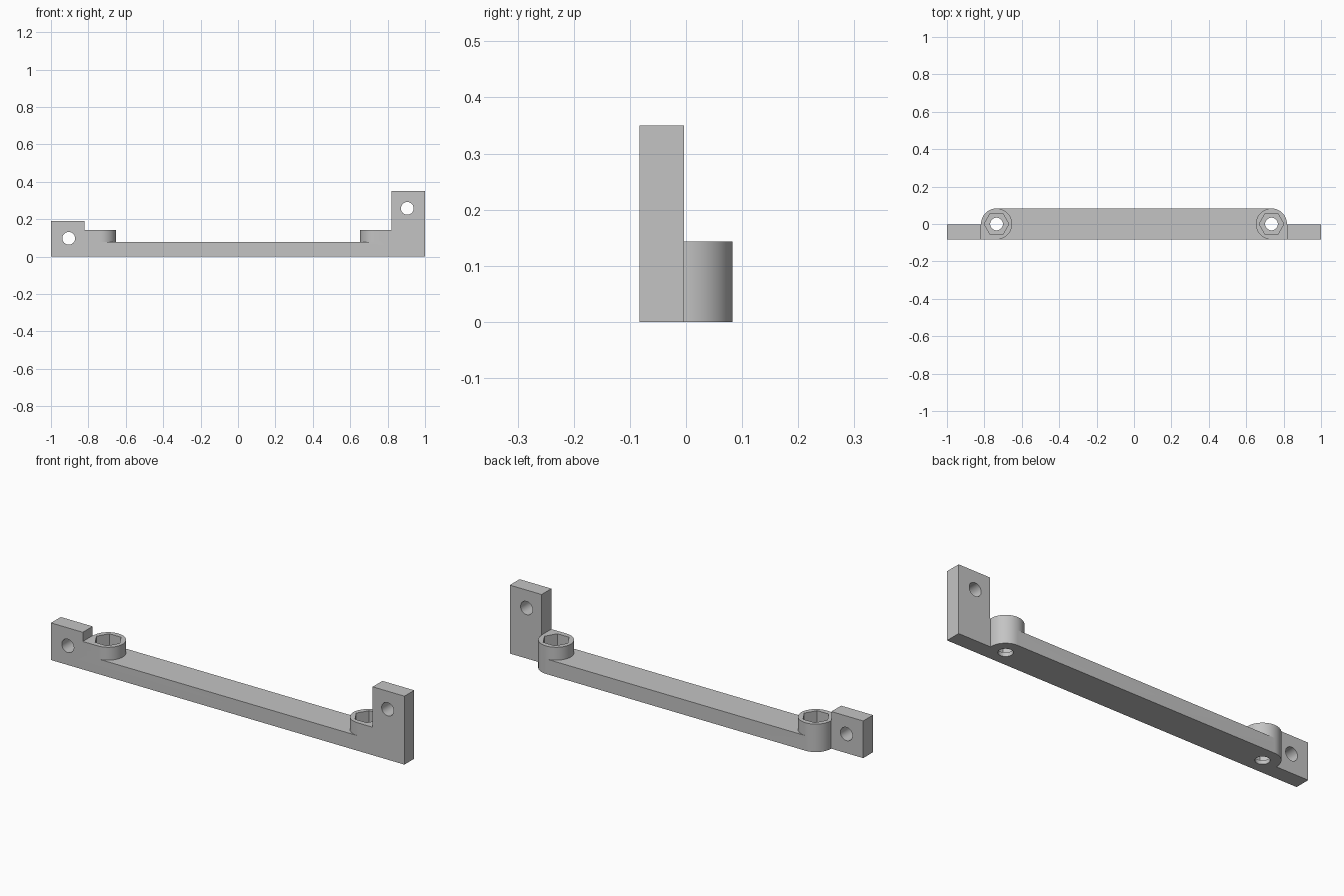
import bpy, bmesh, math
from mathutils import Matrix, Vector

if "Cube" in bpy.data.objects:
    bpy.data.objects.remove(bpy.data.objects["Cube"], do_unlink=True)

grey = bpy.data.materials.new("plain grey")
grey.use_nodes = True
colour = (0.55, 0.55, 0.55, 1)
grey.diffuse_color = colour
grey.node_tree.nodes["Principled BSDF"].inputs["Base Color"].default_value = colour

R = 0.083          # half width of the bar, radius of the bosses
BOSS_X = 0.735     # boss centres
LUG_X = 0.82       # inner face of the lugs
LUG_BACK = -0.004  # back face of the lugs
BAR_Z, BOSS_Z = 0.077, 0.143
LEFT_Z, RIGHT_Z = 0.35, 0.19   # lug tops
UPRIGHT = Matrix.Rotation(math.radians(90), 4, "X")  # outline y becomes z


def prism(name, outline, low, high, matrix=Matrix()):
    """Extrude a flat outline from low to high, then place it."""
    bm = bmesh.new()
    base = bm.faces.new([bm.verts.new((x, y, low)) for x, y in outline])
    ext = bmesh.ops.extrude_face_region(bm, geom=[base])
    top = [v for v in ext["geom"] if isinstance(v, bmesh.types.BMVert)]
    bmesh.ops.translate(bm, verts=top, vec=Vector((0, 0, high - low)))
    bm.transform(matrix)
    bmesh.ops.recalc_face_normals(bm, faces=bm.faces)
    mesh = bpy.data.meshes.new(name)
    bm.to_mesh(mesh)
    bm.free()
    mesh.materials.append(grey)
    ob = bpy.data.objects.new(name, mesh)
    bpy.context.collection.objects.link(ob)
    return ob


def arc(cx, cy, r, start, end, steps):
    angles = [math.radians(start + (end - start) * i / steps) for i in range(steps + 1)]
    return [(cx + r * math.cos(a), cy + r * math.sin(a)) for a in angles]


def ring(cx, cy, r, sides):
    return arc(cx, cy, r, 0, 360 - 360 / sides, sides - 1)


def combine(target, other, operation):
    """Apply a boolean and drop the second solid."""
    mod = target.modifiers.new(operation, "BOOLEAN")
    mod.operation, mod.solver, mod.object = operation, "MANIFOLD", other
    bpy.context.view_layer.objects.active = target
    bpy.ops.object.modifier_apply(modifier=mod.name)
    bpy.data.objects.remove(other, do_unlink=True)


# Front plate: bar edge, squared boss sides and both end lugs in one profile
profile = [(-1, 0), (1, 0), (1, LEFT_Z), (LUG_X, LEFT_Z), (LUG_X, BOSS_Z),
           (BOSS_X, BOSS_Z), (BOSS_X, BAR_Z), (-BOSS_X, BAR_Z), (-BOSS_X, BOSS_Z),
           (-LUG_X, BOSS_Z), (-LUG_X, RIGHT_Z), (-1, RIGHT_Z)]
bar = prism("mounting_bar", profile, -LUG_BACK, R, UPRIGHT)

# Round-ended bar behind and through the plate
slot = arc(BOSS_X, 0, R, -90, 90, 32) + arc(-BOSS_X, 0, R, 90, 270, 32)
combine(bar, prism("bar_core", slot, 0, BAR_Z), "UNION")

# Raised round bosses
for side in (-1, 1):
    boss = prism("boss", ring(side * BOSS_X, 0, R, 64), 0, BOSS_Z)
    combine(bar, boss, "UNION")

for side, hole_z in ((-1, 0.098), (1, 0.258)):
    # Bolt hole and hexagonal nut pocket through the boss
    cx = side * BOSS_X
    combine(bar, prism("bolt_hole", ring(cx, 0, 0.034, 32), -0.1, 0.3), "DIFFERENCE")
    combine(bar, prism("nut_pocket", ring(cx, 0, 0.066, 6), 0.02, 0.3), "DIFFERENCE")
    # Cross hole through the lug
    cross = prism("lug_hole", ring(side * 0.905, hole_z, 0.034, 32), -0.3, 0.3, UPRIGHT)
    combine(bar, cross, "DIFFERENCE")

# Smooth curved walls, crisp edges
bpy.ops.object.select_all(action="DESELECT")
bar.select_set(True)
bpy.context.view_layer.objects.active = bar
bpy.ops.object.shade_smooth_by_angle(angle=math.radians(30))
